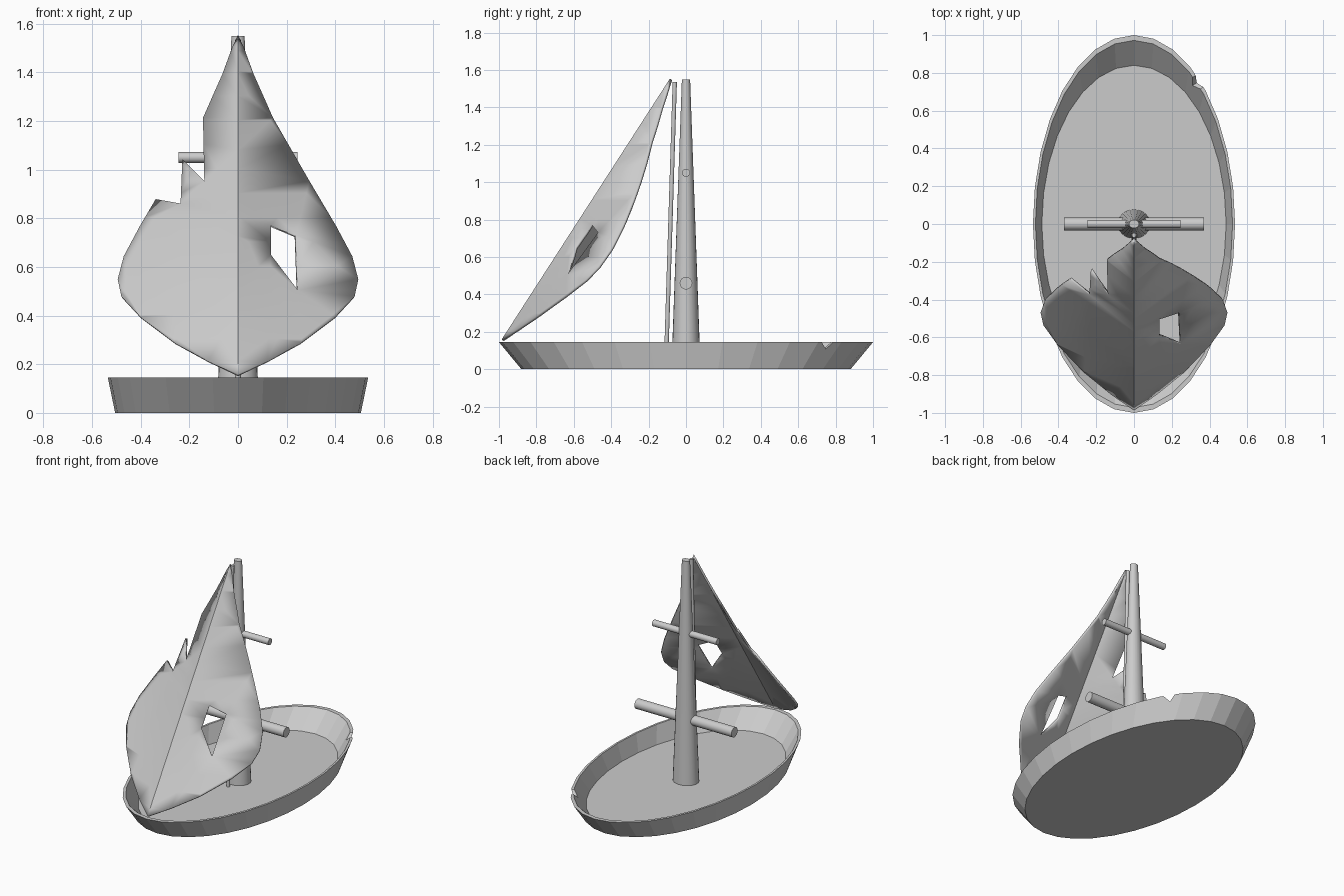
import bpy, bmesh, math
from mathutils import Vector

if "Cube" in bpy.data.objects:
    bpy.data.objects.remove(bpy.data.objects["Cube"])


def make_object(name, bm, smooth=None):
    bmesh.ops.recalc_face_normals(bm, faces=bm.faces[:])
    mesh = bpy.data.meshes.new(name)
    bm.to_mesh(mesh)
    bm.free()
    ob = bpy.data.objects.new(name, mesh)
    bpy.context.collection.objects.link(ob)
    if smooth:
        bpy.ops.object.select_all(action='DESELECT')
        ob.select_set(True)
        bpy.context.view_layer.objects.active = ob
        bpy.ops.object.shade_smooth_by_angle(angle=math.radians(smooth))
    return ob


def loft_ellipses(name, rings, n, smooth=None):
    """Stack of ellipses (rx, ry, z), capped at both ends."""
    bm = bmesh.new()
    loops = [[bm.verts.new((rx * math.cos(2 * math.pi * i / n),
                            ry * math.sin(2 * math.pi * i / n), z))
              for i in range(n)] for rx, ry, z in rings]
    for a, b in zip(loops, loops[1:]):
        for i in range(n):
            j = (i + 1) % n
            bm.faces.new((a[i], a[j], b[j], b[i]))
    bm.faces.new(loops[0])
    bm.faces.new(loops[-1])
    return make_object(name, bm, smooth)


def rod(name, start, end, radius, n=16):
    """Round bar between two points."""
    start, end = Vector(start), Vector(end)
    d = end - start
    ob = loft_ellipses(name, [(radius, radius, 0), (radius, radius, d.length)], n, 40)
    ob.location = start
    ob.rotation_euler = d.to_track_quat('Z', 'Y').to_euler()
    return ob


# Hull: shallow oval dish with flared wall
hull = loft_ellipses("hull", [(.505, .88, 0), (.535, 1.0, .145),
                              (.522, .972, .145), (.488, .84, .03)], 32)

# Chipped notch in the hull rim
bm = bmesh.new()
bmesh.ops.create_cone(bm, cap_ends=True, segments=4, radius1=.052, radius2=.052, depth=.14)
cutter = make_object("notch_cutter", bm)
cutter.location = (.345, .755, .16)
cutter.rotation_euler = Vector((1.2, .75, 0)).to_track_quat('Z', 'Y').to_euler()
cutter.hide_render = True
cut = hull.modifiers.new("notch", 'BOOLEAN')
cut.operation = 'DIFFERENCE'
cut.solver = 'EXACT'
cut.object = cutter
bpy.context.view_layer.objects.active = hull
bpy.ops.object.modifier_apply(modifier=cut.name)
bpy.data.objects.remove(cutter)

# Mast, yards and stay
loft_ellipses("mast", [(.086, .077, .025), (.027, .022, 1.55)], 24, 40)
rod("lower_yard", (-.37, 0, .46), (.37, 0, .46), .034)
rod("upper_yard", (-.245, 0, 1.05), (.245, 0, 1.05), .022)
rod("stay", (0, -.107, .025), (0, -.06, 1.535), .012, 10)

# Sail outline in x, z: shared lower edge, clean right side, torn left side
low = [(.12, .21), (.26, .287), (.40, .392), (.477, .475), (.492, .545), (.467, .64), (.40, .765)]
right = low + [(.29, .95), (.14, 1.21), (.06, 1.39), (.025, 1.485)]
left = low + [(.335, .875), (.233, .857), (.225, 1.04), (.135, .95),
              (.14, 1.21), (.06, 1.39), (.025, 1.485)]
outline = [(0, .155)] + right + [(0, 1.55)] + [(-x, z) for x, z in reversed(left)]
hole = [(.132, .77), (.236, .727), (.244, .50), (.132, .647)]

bm = bmesh.new()
for loop in (outline, hole):
    vs = [bm.verts.new((x, 0, z)) for x, z in loop]
    for a, b in zip(vs, vs[1:] + vs[:1]):
        bm.edges.new((a, b))
bmesh.ops.triangle_fill(bm, use_beauty=True, edges=bm.edges[:], normal=(0, -1, 0))
cuts = [((0, 0, 0), (1, 0, 0))] + [((0, 0, .2 + .1 * i), (0, 0, 1)) for i in range(14)]
for co, no in cuts:
    bmesh.ops.bisect_plane(bm, geom=bm.verts[:] + bm.edges[:] + bm.faces[:],
                           dist=1e-5, plane_co=co, plane_no=no)
# Lean the spine forward and sweep both halves back
for v in bm.verts:
    t = (1.55 - v.co.z) / 1.395
    v.co.y = -.08 - .9 * t + abs(v.co.x) * (.97 - .6 * t)
sail = make_object("sail", bm, 32)
solid = sail.modifiers.new("thickness", 'SOLIDIFY')
solid.thickness = .014
solid.offset = 0
